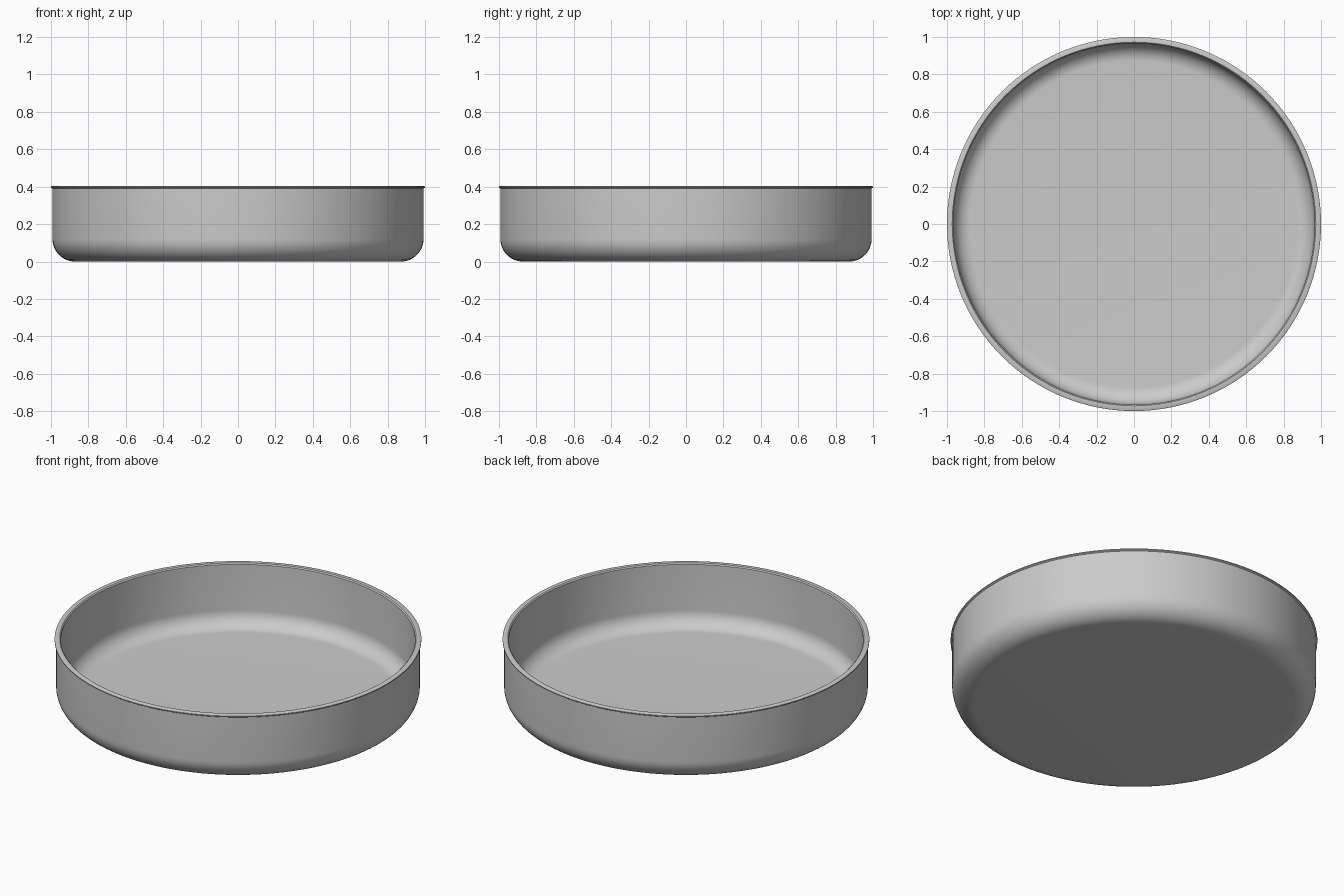
import bpy, bmesh, math

if "Cube" in bpy.data.objects:
    bpy.data.objects.remove(bpy.data.objects["Cube"])

SEGMENTS = 128


def arc(cx, cz, r, a0, a1, n):
    """Points on an arc in the x-z plane, angles in degrees."""
    return [(cx + r * math.cos(math.radians(a0 + (a1 - a0) * i / n)),
             cz + r * math.sin(math.radians(a0 + (a1 - a0) * i / n)))
            for i in range(n + 1)]


def lathe(name, profile):
    """Spin a profile around z; it starts and ends on the axis."""
    bm = bmesh.new()
    verts = [bm.verts.new((x, 0, z)) for x, z in profile]
    edges = [bm.edges.new(p) for p in zip(verts, verts[1:])]
    bmesh.ops.spin(bm, geom=verts + edges, cent=(0, 0, 0), axis=(0, 0, 1),
                   angle=math.tau, steps=SEGMENTS)
    bmesh.ops.remove_doubles(bm, verts=bm.verts, dist=0.0001)
    bmesh.ops.recalc_face_normals(bm, faces=bm.faces)
    mesh = bpy.data.meshes.new(name)
    bm.to_mesh(mesh)
    bm.free()
    obj = bpy.data.objects.new(name, mesh)
    bpy.context.collection.objects.link(obj)
    bpy.context.view_layer.objects.active = obj
    obj.select_set(True)
    bpy.ops.object.shade_smooth_by_angle(angle=math.radians(35))
    return obj


# Round dish: flat base, rounded corner, straight wall, thin flared lip, hollow inside
profile = [(0, 0)]
profile += arc(0.872, 0.12, 0.12, -90, 0, 12)        # outer corner
profile += [(0.992, 0.39), (1.0, 0.395), (1.0, 0.401), (0.995, 0.404),
            (0.972, 0.404), (0.966, 0.398)]          # lip
profile += arc(0.872, 0.124, 0.092, 0, -90, 12)      # inner corner
profile += [(0, 0.032)]
lathe("round_dish", profile)
